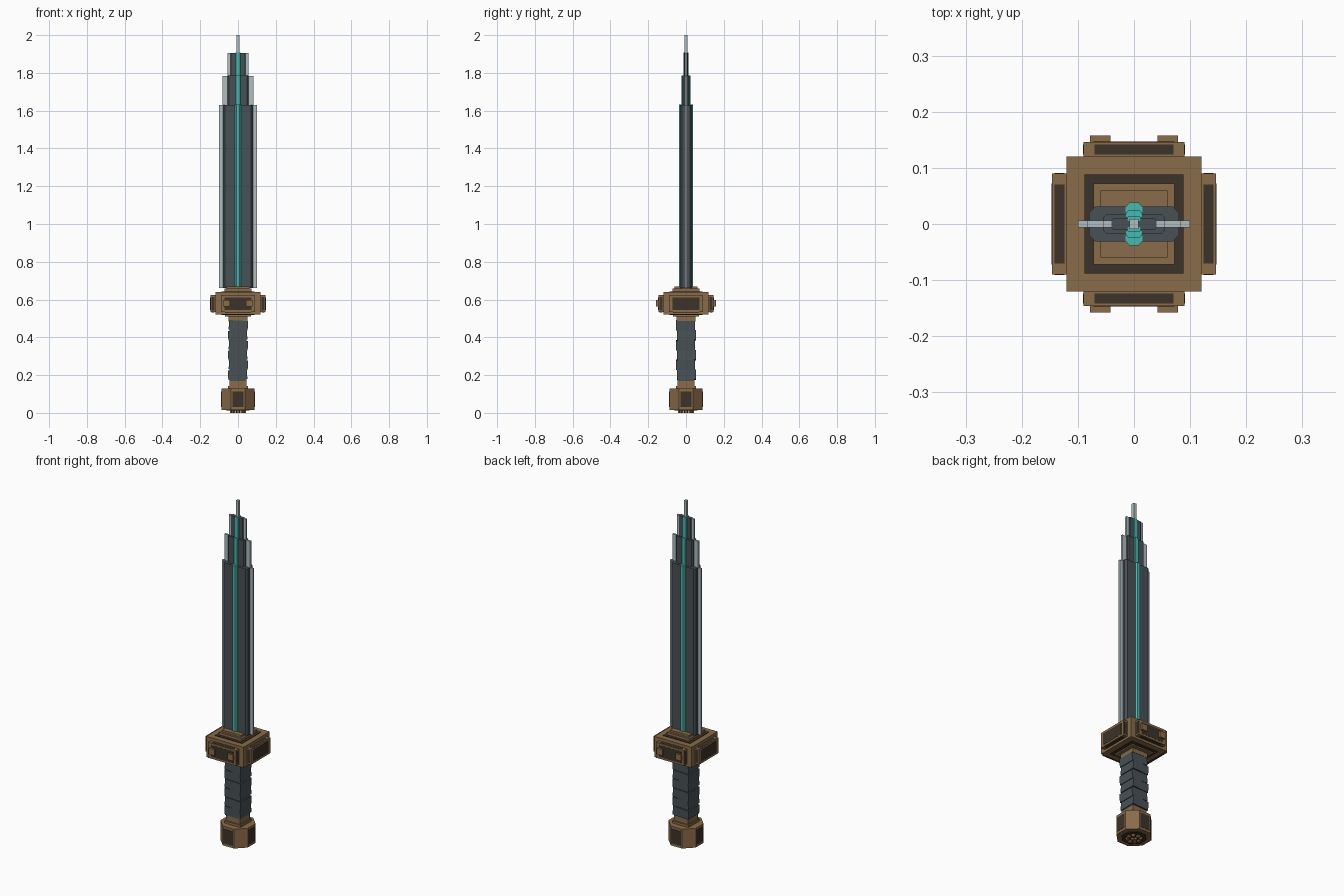
import bpy
import bmesh
from math import cos, sin, pi, radians
from mathutils import Matrix

if "Cube" in bpy.data.objects:
    bpy.data.objects.remove(bpy.data.objects["Cube"], do_unlink=True)


def material(name, rgb):
    m = bpy.data.materials.new(name)
    m.use_nodes = True
    color = (*rgb, 1)
    m.diffuse_color = color
    m.node_tree.nodes["Principled BSDF"].inputs["Base Color"].default_value = color
    return m


BRONZE = material("bronze", (0.25, 0.15, 0.065))
DARK = material("dark brown", (0.045, 0.033, 0.023))
SLATE = material("slate", (0.065, 0.083, 0.092))
TEAL = material("teal", (0.06, 0.49, 0.43))
STEEL = material("pale steel", (0.43, 0.51, 0.53))


def finish(name, bm, mat):
    bmesh.ops.recalc_face_normals(bm, faces=bm.faces)
    mesh = bpy.data.meshes.new(name)
    bm.to_mesh(mesh)
    bm.free()
    mesh.materials.append(mat)
    obj = bpy.data.objects.new(name, mesh)
    bpy.context.collection.objects.link(obj)
    return obj


def box(name, center, half, mat, turn=0, tilt=0):
    """Box given by centre and half sizes, tilted, then turned about the z axis."""
    bm = bmesh.new()
    bmesh.ops.create_cube(bm, size=2)
    spin = Matrix.Rotation(turn, 4, "Z")
    lean = Matrix.Rotation(tilt, 4, "Y")
    bm.transform(spin @ Matrix.Translation(center) @ lean @ Matrix.Diagonal((*half, 1)))
    return finish(name, bm, mat)


def slab(name, hx, hy, z0, z1, mat):
    return box(name, (0, 0, (z0 + z1) / 2), (hx, hy, (z1 - z0) / 2), mat)


def prism(name, outline, z0, z1, mat):
    """Extrude a closed xy outline from z0 to z1."""
    bm = bmesh.new()
    face = bm.faces.new([bm.verts.new((x, y, z0)) for x, y in outline])
    grown = bmesh.ops.extrude_face_region(bm, geom=[face])["geom"]
    verts = [v for v in grown if isinstance(v, bmesh.types.BMVert)]
    bmesh.ops.translate(bm, verts=verts, vec=(0, 0, z1 - z0))
    return finish(name, bm, mat)


def octagon(hx, hy, cut, cx=0, cy=0):
    pts = [(hx, hy - cut), (hx - cut, hy)]
    pts += [(-x, y) for x, y in reversed(pts)]
    pts += [(-x, -y) for x, y in pts]
    return [(cx + x, cy + y) for x, y in pts]


# Blade: stepped core, pale cutting edges and a teal ridge on both faces
stages = [
    # name, top, core x, core y, edge x, ridge x, ridge y
    ("lower", 1.63, 0.08, 0.031, 0.10, 0.015, 0.038),
    ("middle", 1.785, 0.055, 0.018, 0.083, 0.014, 0.025),
    ("upper", 1.905, 0.04, 0.010, 0.055, 0.012, 0.014),
]
base = 0.66
for name, top, cx, cy, ex, rx, ry in stages:
    prism(name + "_blade_core", octagon(cx, cy, cy * 0.35), base, top, SLATE)
    for side, s in (("left", 1), ("right", -1)):
        inner = cx - 0.015
        box(f"{name}_blade_{side}_edge", (s * (inner + ex) / 2, 0, (base + top) / 2),
            ((ex - inner) / 2, 0.006, (top - base) / 2 - 0.001), STEEL)
    for side, s in (("back", 1), ("front", -1)):
        depth = ry * 0.32
        prism(f"{name}_blade_{side}_ridge",
              octagon(rx, depth, depth * 0.55, 0, s * (ry - depth)), base, top + 0.002, TEAL)
    slab(name + "_blade_ridge_web", rx * 0.55, ry * 0.6, base, top + 0.002, TEAL)
    base = top - 0.005
slab("blade_tip", 0.008, 0.009, base, 2.0, STEEL)

# Guard: main block, stepped socket and dark frames above and below
slab("guard_block", 0.12, 0.12, 0.52, 0.64, BRONZE)
slab("guard_dark_frame", 0.088, 0.088, 0.517, 0.643, DARK)
slab("guard_socket", 0.072, 0.072, 0.64, 0.658, BRONZE)
slab("guard_socket_top", 0.06, 0.06, 0.655, 0.67, BRONZE)
slab("guard_underside", 0.07, 0.07, 0.51, 0.52, BRONZE)

# Guard plates on all four sides with dark inlays on every outer face
for i, side in enumerate(("left", "back", "right", "front")):
    turn = i * pi / 2
    c = (0.1325, 0, 0.578)
    box(f"guard_{side}_plate", c, (0.0135, 0.09, 0.045), BRONZE, turn)
    box(f"guard_{side}_face_inlay", c, (0.0145, 0.072, 0.034), DARK, turn)
    box(f"guard_{side}_top_inlay", c, (0.009, 0.07, 0.046), DARK, turn)
    box(f"guard_{side}_end_inlay", c, (0.009, 0.091, 0.036), DARK, turn)

# Paired studs on the front and back plates
for fy, face in ((-1, "front"), (1, "back")):
    for s, side in ((1, "left"), (-1, "right")):
        box(f"guard_{face}_{side}_stud", (s * 0.06, fy * 0.15, 0.58),
            (0.018, 0.008, 0.018), BRONZE)

# Grip: alternating tilted wraps between two bronze collars
slab("upper_collar", 0.05, 0.05, 0.485, 0.52, BRONZE)
slab("grip_core", 0.046, 0.046, 0.17, 0.49, SLATE)
wraps = 6
pitch = 0.315 / wraps
for i in range(wraps):
    shift = 0.002 if i % 2 else -0.002
    box(f"grip_wrap_{i + 1}", (shift, -shift, 0.175 + pitch * (i + 0.5)),
        (0.0505, 0.0505, pitch * 0.48), SLATE, 0, radians(3 if i % 2 else -3))
slab("lower_collar", 0.046, 0.046, 0.13, 0.175, BRONZE)
slab("lower_collar_rim", 0.052, 0.052, 0.125, 0.142, BRONZE)

# Pommel: octagonal block with dark side panels
prism("pommel", octagon(0.088, 0.088, 0.052), 0.016, 0.128, BRONZE)
for i, side in enumerate(("left", "back", "right", "front")):
    box(f"pommel_{side}_panel", (0.086, 0, 0.072), (0.0035, 0.03, 0.042), DARK, i * pi / 2)

# Pommel base: dark plate with a ring of studs
prism("pommel_base_plate", octagon(0.062, 0.062, 0.036), 0.012, 0.02, DARK)
slab("pommel_center_stud", 0.011, 0.011, 0, 0.02, BRONZE)
for i in range(8):
    a = i * pi / 4
    box(f"pommel_stud_{i + 1}", (0.034, 0, 0.01), (0.008, 0.008, 0.01), BRONZE, a)
